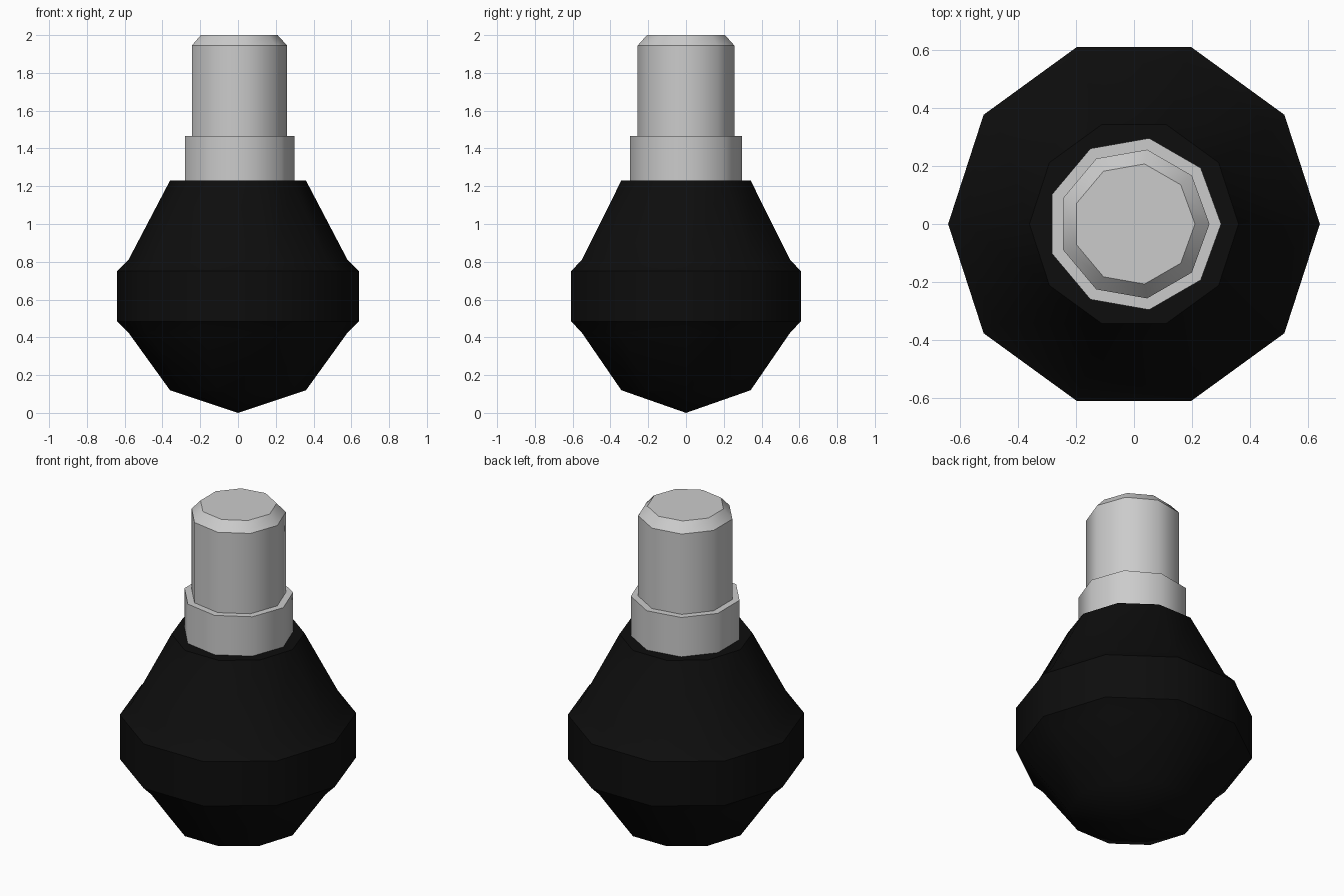
import bpy
import bmesh
from math import cos, sin, tau

if "Cube" in bpy.data.objects:
    bpy.data.objects.remove(bpy.data.objects["Cube"])


def lathe(name, profile, sides, sharp=(), material=None):
    """Spin (radius, z) points round z; sharp = profile indices with hard rings."""
    bm = bmesh.new()
    rings = []
    for r, z in profile:
        count = sides if r > 0 else 1
        rings.append([bm.verts.new((r * cos(tau * i / sides), r * sin(tau * i / sides), z))
                      for i in range(count)])
    for a, b in zip(rings, rings[1:]):
        for i in range(sides):
            j = (i + 1) % sides
            if len(a) == 1:
                bm.faces.new((a[0], b[j], b[i]))
            else:
                bm.faces.new((a[i], a[j], b[j], b[i]))
    # Flat caps on open ends
    if len(rings[0]) > 1:
        bm.faces.new(rings[0])
    bm.faces.new(rings[-1])
    bmesh.ops.recalc_face_normals(bm, faces=bm.faces)
    for f in bm.faces:
        f.smooth = True
    for k in sharp:
        for i in range(sides):
            bm.edges.get((rings[k][i], rings[k][(i + 1) % sides])).smooth = False
    mesh = bpy.data.meshes.new(name)
    bm.to_mesh(mesh)
    bm.free()
    obj = bpy.data.objects.new(name, mesh)
    bpy.context.collection.objects.link(obj)
    if material:
        mesh.materials.append(material)
    return obj


black = bpy.data.materials.new("black")
black.diffuse_color = (0.004, 0.004, 0.004, 1)
black.use_nodes = True
black.node_tree.nodes["Principled BSDF"].inputs["Base Color"].default_value = black.diffuse_color

# Ten-sided bulb with a raised middle band
lathe("bulb", [(0, 0), (0.36, 0.12), (0.58, 0.425), (0.64, 0.485), (0.64, 0.75),
               (0.58, 0.81), (0.36, 1.23)], 10, sharp=(3, 4, 6), material=black)

# Nine-sided collar and chamfered stem
lathe("collar", [(0.30, 1.23), (0.30, 1.465)], 9, sharp=(0, 1))
lathe("stem", [(0.26, 1.40), (0.26, 1.945), (0.21, 2.0)], 9, sharp=(0, 1, 2))
